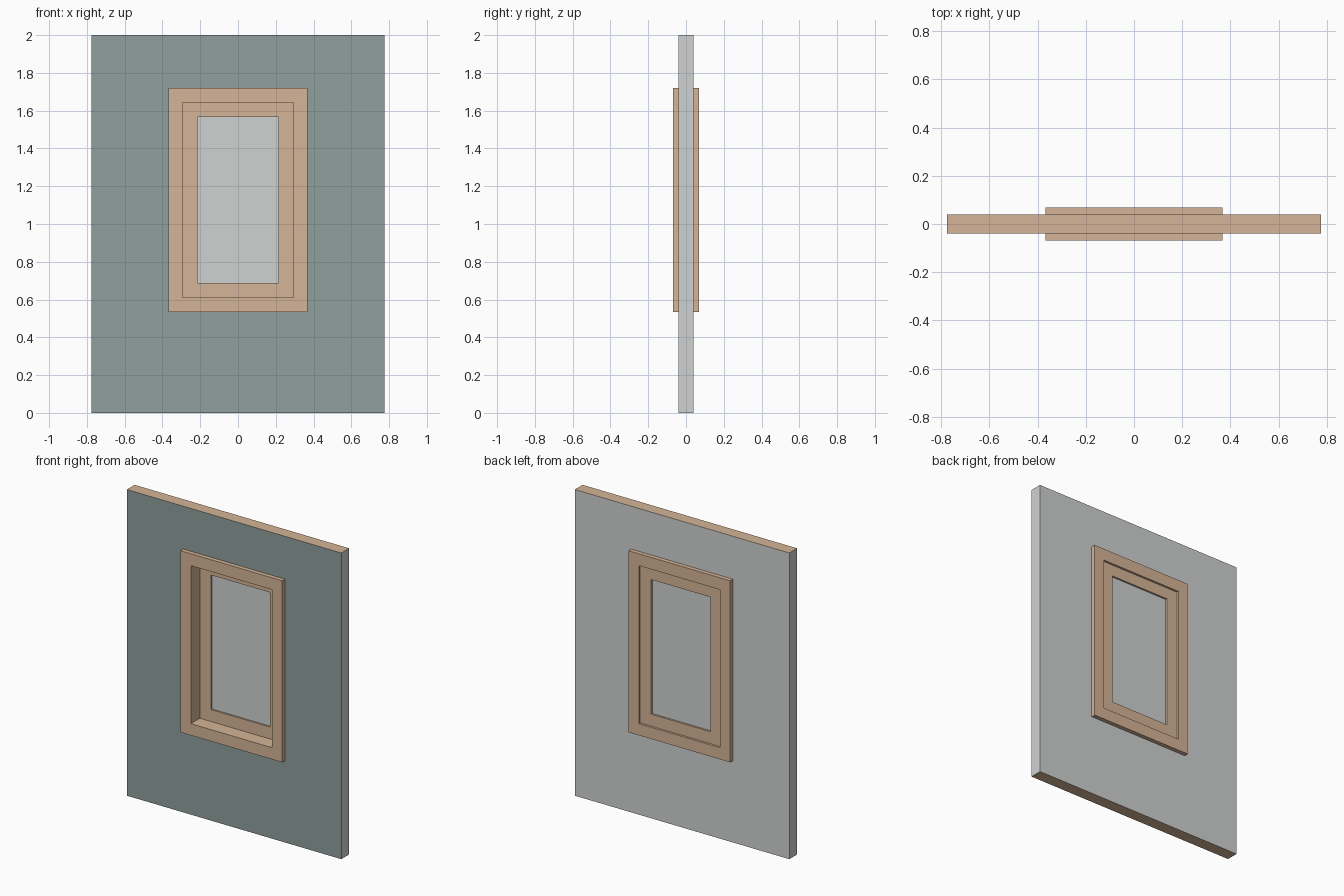
import bpy
import bmesh

if "Cube" in bpy.data.objects:
    bpy.data.objects.remove(bpy.data.objects["Cube"])


def srgb_material(name, rgb):
    lin = [((c / 255 + 0.055) / 1.055) ** 2.4 for c in rgb]
    mat = bpy.data.materials.new(name)
    mat.diffuse_color = (*lin, 1)
    mat.use_nodes = True
    mat.node_tree.nodes["Principled BSDF"].inputs["Base Color"].default_value = mat.diffuse_color
    return mat


TEAL = srgb_material("grey_teal_paint", (144, 160, 157))
GREY = srgb_material("light_grey", (208, 210, 209))
WOOD = srgb_material("tan_wood", (213, 181, 151))


def finish(name, bm, mats, rule=None):
    bmesh.ops.recalc_face_normals(bm, faces=bm.faces)
    if rule:
        for f in bm.faces:
            f.material_index = rule(f.normal)
    mesh = bpy.data.meshes.new(name)
    bm.to_mesh(mesh)
    bm.free()
    for m in mats:
        mesh.materials.append(m)
    obj = bpy.data.objects.new(name, mesh)
    bpy.context.collection.objects.link(obj)
    return obj


def rect(bm, hx, z0, z1, y):
    return [bm.verts.new((x, y, z)) for x, z in
            ((-hx, z0), (hx, z0), (hx, z1), (-hx, z1))]


def ring(name, outer, inner, y0, y1, mats, rule=None):
    """Rectangular frame; outer and inner are (half width, bottom, top)."""
    bm = bmesh.new()
    loops = [rect(bm, *outer, y0), rect(bm, *inner, y0),
             rect(bm, *inner, y1), rect(bm, *outer, y1)]
    for a, b in zip(loops, loops[1:] + loops[:1]):
        for i in range(4):
            j = (i + 1) % 4
            bm.faces.new((a[i], a[j], b[j], b[i]))
    return finish(name, bm, mats, rule)


def panel(name, size, y0, y1, mats):
    bm = bmesh.new()
    a, b = rect(bm, *size, y0), rect(bm, *size, y1)
    bm.faces.new(a)
    bm.faces.new(b)
    for i in range(4):
        j = (i + 1) % 4
        bm.faces.new((a[i], a[j], b[j], b[i]))
    return finish(name, bm, mats)


WALL = (0.775, 0.0, 2.0)
CASING = (0.367, 0.534, 1.72)
OPENING = (0.293, 0.61, 1.642)
PANE = (0.214, 0.688, 1.567)


# Painted front, grey back and sides, wood top and bottom edges
def wall_rule(n):
    if n.y < -0.5:
        return 0
    return 2 if abs(n.z) > 0.5 else 1


ring("wall", WALL, CASING, -0.04, 0.04, [TEAL, GREY, WOOD], wall_rule)

# Casing runs through the wall and stands proud on both sides
ring("window_casing", CASING, OPENING, -0.068, 0.068, [WOOD])

# Sash sits near the back of the opening, holding the pane
ring("window_sash", OPENING, PANE, 0.025, 0.054, [WOOD])
panel("window_pane", PANE, 0.036, 0.042, [GREY])
